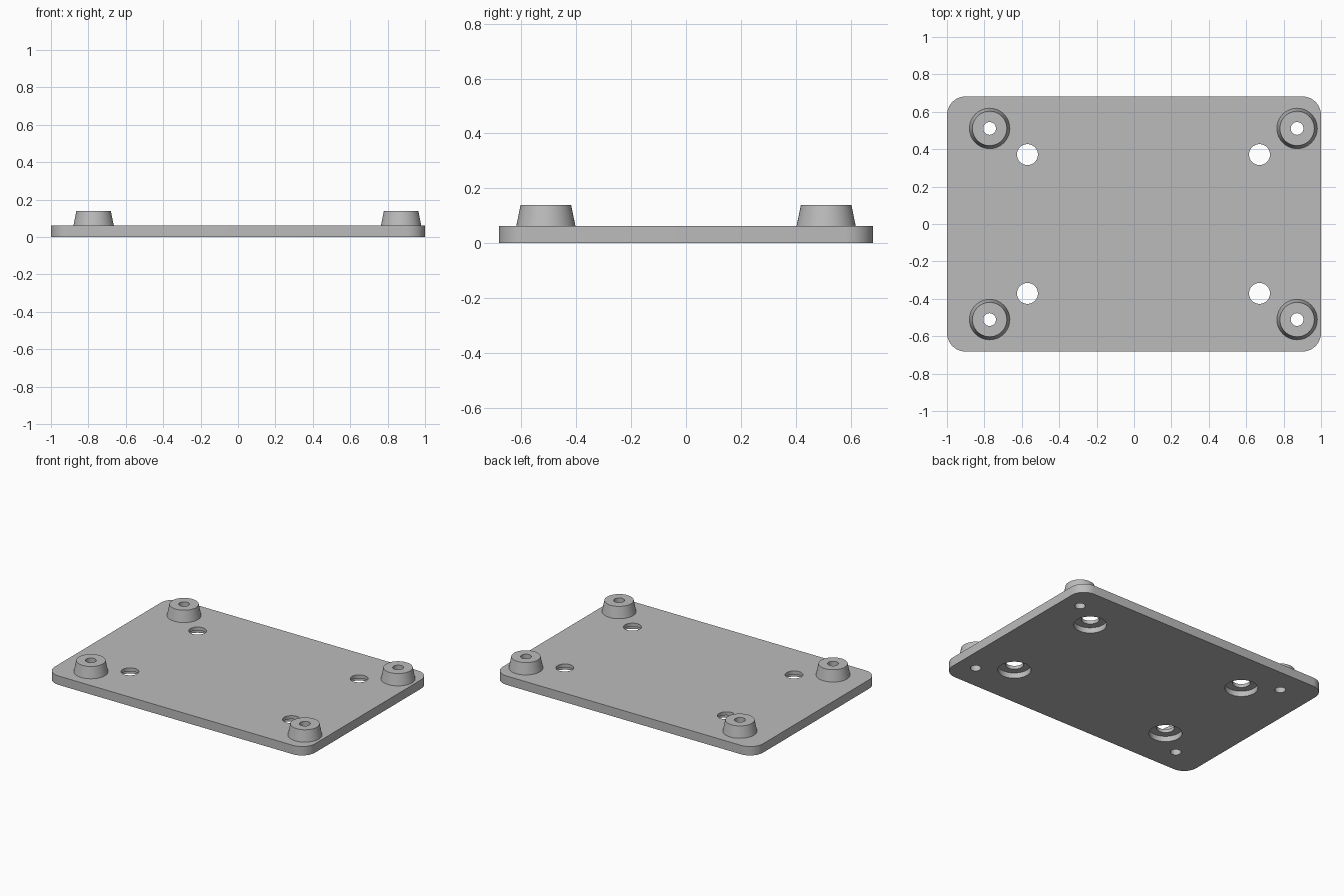
import bpy, bmesh, math
from mathutils import Vector

cube = bpy.data.objects.get("Cube")
if cube:
    bpy.data.objects.remove(cube, do_unlink=True)

# Dimensions
HALF_X, HALF_Y, THICK, CORNER = 1.0, 0.682, 0.062, 0.1
POST_TOP, POST_HOLE = 0.14, 0.034
SIDES = 64
POSTS = [(x, y) for x in (-0.772, 0.872) for y in (-0.511, 0.511)]
BOLTS = [(x, y) for x in (-0.57, 0.671) for y in (-0.371, 0.371)]

grey = bpy.data.materials.new("plain grey")
grey.use_nodes = True
colour = (0.5, 0.5, 0.5, 1)
grey.diffuse_color = colour
grey.node_tree.nodes["Principled BSDF"].inputs["Base Color"].default_value = colour


def add_object(name, bm):
    bmesh.ops.recalc_face_normals(bm, faces=bm.faces)
    mesh = bpy.data.meshes.new(name)
    bm.to_mesh(mesh)
    bm.free()
    mesh.materials.append(grey)
    obj = bpy.data.objects.new(name, mesh)
    bpy.context.collection.objects.link(obj)
    return obj


def lathe(name, profile, place):
    """Spin a (radius, height) profile around the z axis."""
    bm = bmesh.new()
    verts = [bm.verts.new((r, 0, z)) for r, z in profile]
    edges = [bm.edges.new(pair) for pair in zip(verts, verts[1:])]
    bmesh.ops.spin(bm, geom=verts + edges, cent=(0, 0, 0), axis=(0, 0, 1),
                   angle=math.tau, steps=SIDES)
    bmesh.ops.remove_doubles(bm, verts=bm.verts, dist=0.0001)
    obj = add_object(name, bm)
    obj.location = (*place, 0)
    return obj


def smooth(obj):
    bpy.ops.object.select_all(action="DESELECT")
    obj.select_set(True)
    bpy.context.view_layer.objects.active = obj
    bpy.ops.object.shade_smooth_by_angle(angle=math.radians(30))


# Base plate with rounded corners
bm = bmesh.new()
bmesh.ops.create_cube(bm, size=1)
for v in bm.verts:
    v.co = Vector((v.co.x * 2 * HALF_X, v.co.y * 2 * HALF_Y, (v.co.z + 0.5) * THICK))
uprights = [e for e in bm.edges if abs(e.verts[0].co.z - e.verts[1].co.z) > THICK / 2]
bmesh.ops.bevel(bm, geom=uprights, offset=CORNER, segments=12, profile=0.5, affect="EDGES")
plate = add_object("base_plate", bm)

# Cutters: straight holes under the posts, counterbored bolt holes
straight = [(0, -0.05), (POST_HOLE, -0.05), (POST_HOLE, 0.2), (0, 0.2)]
stepped = [(0, -0.05), (0.104, -0.05), (0.104, 0.038), (0.056, 0.038), (0.056, 0.2), (0, 0.2)]
cutters = [lathe("post_hole_cutter", straight, p) for p in POSTS]
cutters += [lathe("bolt_hole_cutter", stepped, p) for p in BOLTS]
for cutter in cutters:
    cutter.hide_render = True
    mod = plate.modifiers.new("hole", "BOOLEAN")
    mod.operation, mod.solver, mod.object = "DIFFERENCE", "EXACT", cutter

# Keep the cut plate and discard the cutters
bpy.context.view_layer.update()
cut = bpy.data.meshes.new_from_object(plate.evaluated_get(bpy.context.evaluated_depsgraph_get()))
plate.modifiers.clear()
plate.data = cut
for cutter in cutters:
    bpy.data.objects.remove(cutter, do_unlink=True)
smooth(plate)

# Tapered hollow posts standing on the plate
post = [(0.108, THICK), (0.092, POST_TOP), (POST_HOLE, POST_TOP), (POST_HOLE, THICK)]
for x, y in POSTS:
    side = "left" if x > 0 else "right"
    end = "front" if y < 0 else "back"
    smooth(lathe(f"{end}_{side}_post", post, (x, y)))
